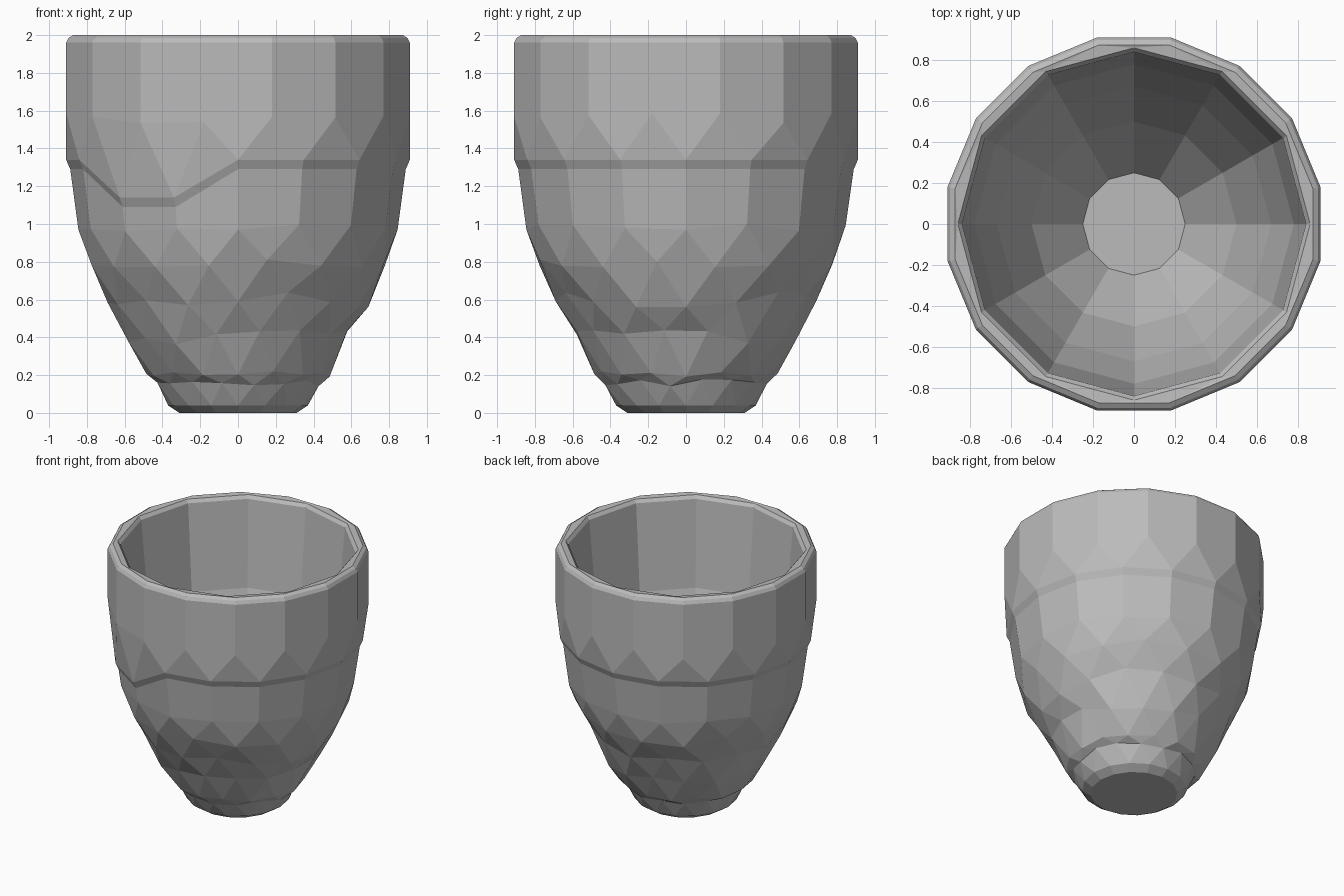
import bpy, bmesh, math, random
from mathutils import Vector

if "Cube" in bpy.data.objects:
    bpy.data.objects.remove(bpy.data.objects["Cube"])
random.seed(4)

clay = bpy.data.materials.new("grey clay")
clay.use_nodes = True
colour = (0.5, 0.5, 0.5, 1)
clay.diffuse_color = colour
clay.node_tree.nodes["Principled BSDF"].inputs["Base Color"].default_value = colour

SIDES, INNER = 16, 12
bm = bmesh.new()


def ring(r, z, sides, turn=0.0, jitter=0.0, ledge=False):
    """Ring of vertices; a ledge ring drops lower over the front right part."""
    verts = []
    for i in range(sides):
        a = math.tau * (i + turn) / sides
        d = Vector((math.cos(a), math.sin(a), 0))
        rr, zz = r, z
        if ledge and d.y < 0 and -0.8 < d.x < -0.01:
            rr, zz = r - 0.025, z - 0.2
        zz += random.uniform(-jitter, jitter)
        verts.append(bm.verts.new(d * rr + Vector((0, 0, zz))))
    return verts


def join(low, high, low_turn=0.0, high_turn=0.0):
    """Quads between aligned rings, triangles between staggered ones."""
    n = len(low)
    for i in range(n):
        j = (i + 1) % n
        if low_turn == high_turn:
            bm.faces.new((low[i], low[j], high[j], high[i]))
        elif low_turn < high_turn:
            bm.faces.new((low[i], low[j], high[i]))
            bm.faces.new((high[i], low[j], high[j]))
        else:
            bm.faces.new((low[i], high[j], high[i]))
            bm.faces.new((low[i], low[j], high[j]))


# Faceted outer wall: radius, height, half-step turn, jitter, ledge
outer = [
    (0.31, 0.0, 0, 0, False), (0.37, 0.04, 0, 0, False),
    (0.435, 0.16, 0.5, 0.02, False), (0.485, 0.21, 0, 0.02, False),
    (0.59, 0.40, 0.5, 0.04, False), (0.69, 0.60, 0, 0.04, False),
    (0.79, 0.80, 0.5, 0.03, False), (0.845, 0.98, 0, 0.02, False),
    (0.888, 1.29, 0, 0, True), (0.91, 1.34, 0, 0, True),
    (0.928, 1.56, 0.5, 0.03, False), (0.928, 1.96, 0.5, 0, False),
    (0.915, 1.985, 0.5, 0, False), (0.89, 2.0, 0.5, 0, False),
]
prev = None
for r, z, turn, jitter, ledge in outer:
    cur = ring(r, z, SIDES, turn, jitter, ledge)
    if prev:
        join(prev[0], cur, prev[1], turn)
    else:
        bm.faces.new(cur[::-1])
    prev = (cur, turn)
outer_rim = prev[0]

# Coarser inner wall, from the rim down to the floor
inner_rim = first = ring(0.86, 1.995, INNER)
for r, z in [(0.84, 1.97), (0.78, 1.3), (0.67, 0.95), (0.5, 0.55), (0.25, 0.2)]:
    cur = ring(r, z, INNER)
    join(inner_rim, cur)
    inner_rim = cur
bm.faces.new(inner_rim)


# Rim strip joining the two walls
def loop_edges(verts):
    return [bm.edges.get((verts[i - 1], verts[i])) for i in range(len(verts))]


bmesh.ops.bridge_loops(bm, edges=loop_edges(outer_rim) + loop_edges(first))
bmesh.ops.recalc_face_normals(bm, faces=bm.faces[:])

mesh = bpy.data.meshes.new("cup")
bm.to_mesh(mesh)
bm.free()
mesh.materials.append(clay)
cup = bpy.data.objects.new("cup", mesh)
bpy.context.collection.objects.link(cup)
